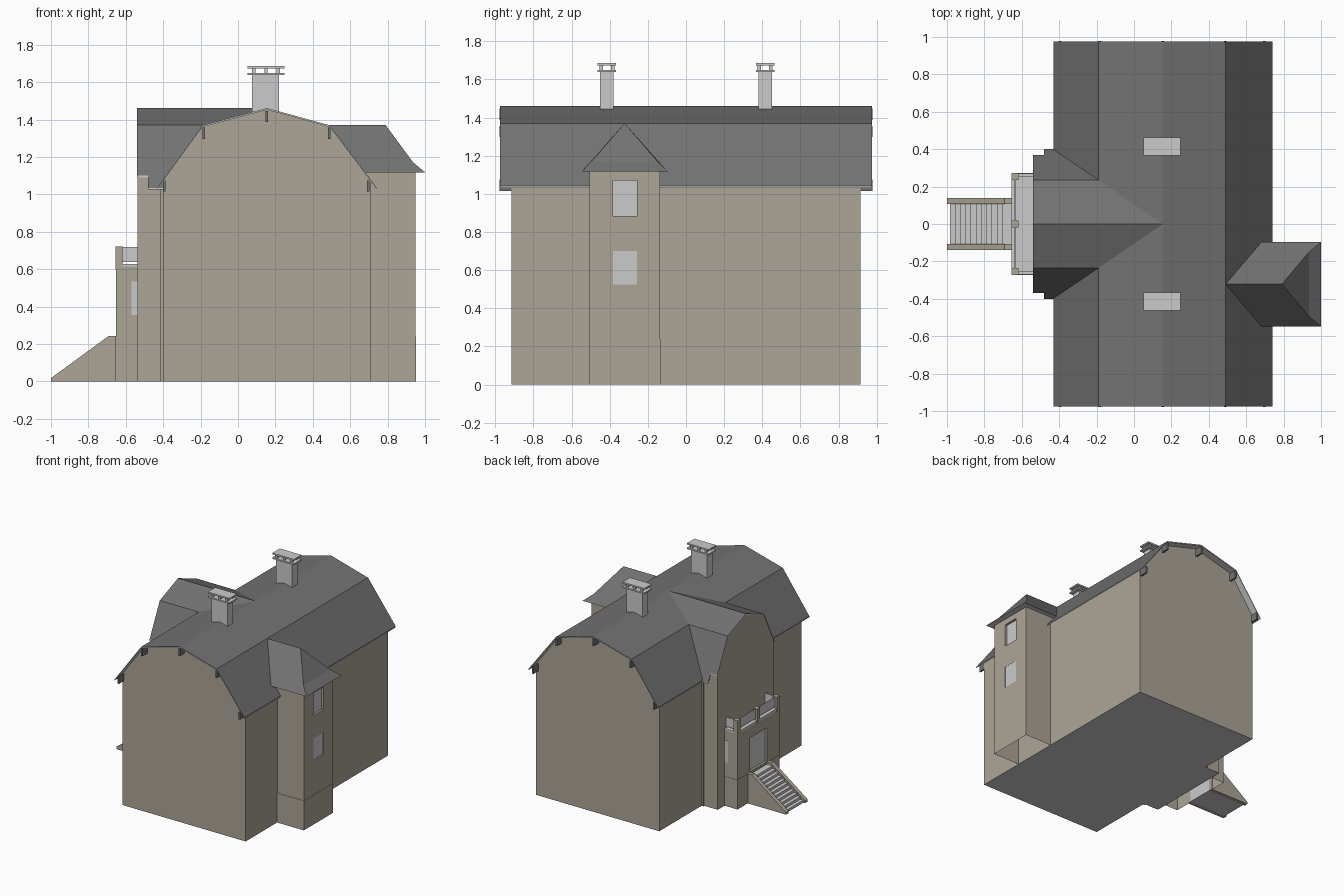
import bpy
import bmesh

if "Cube" in bpy.data.objects:
    bpy.data.objects.remove(bpy.data.objects["Cube"])


def material(name, rgb):
    m = bpy.data.materials.new(name)
    m.use_nodes = True
    m.diffuse_color = (*rgb, 1)
    m.node_tree.nodes["Principled BSDF"].inputs["Base Color"].default_value = (*rgb, 1)
    return m


WALL = material("beige_wall", (0.415, 0.378, 0.312))
ROOF = material("slate_grey", (0.17, 0.17, 0.17))
LIGHT = material("pale_grey", (0.6, 0.6, 0.6))


def finish(name, bm, mats, rule=None):
    """Turn a bmesh into an object; rule picks the material of each face."""
    bmesh.ops.recalc_face_normals(bm, faces=bm.faces)
    bm.normal_update()
    if rule:
        for f in bm.faces:
            f.material_index = rule(f)
    me = bpy.data.meshes.new(name)
    bm.to_mesh(me)
    bm.free()
    for m in mats:
        me.materials.append(m)
    ob = bpy.data.objects.new(name, me)
    bpy.context.collection.objects.link(ob)
    return ob


def prism(name, profile, axis, lo, hi, mats, rule=None):
    """Extrude a (horizontal, z) profile along x or y."""
    bm = bmesh.new()
    place = (lambda p, d: (d, p[0], p[1])) if axis == "x" else (lambda p, d: (p[0], d, p[1]))
    rings = [[bm.verts.new(place(p, d)) for p in profile] for d in (lo, hi)]
    for ring in rings:
        bm.faces.new(ring)
    for i in range(len(profile)):
        j = (i + 1) % len(profile)
        bm.faces.new((rings[0][i], rings[0][j], rings[1][j], rings[1][i]))
    return finish(name, bm, mats, rule)


def box(name, x, y, z, mat, open_bottom=False):
    ob = prism(name, [(x[0], z[0]), (x[1], z[0]), (x[1], z[1]), (x[0], z[1])], "y", *y, [mat])
    if open_bottom:
        bm = bmesh.new()
        bm.from_mesh(ob.data)
        bmesh.ops.delete(bm, geom=[f for f in bm.faces if f.normal.z < -0.9], context="FACES_ONLY")
        bm.to_mesh(ob.data)
        bm.free()
    return ob


def recess(ob, x, y, z):
    """Cut a box-shaped recess into an object."""
    cutter = box("cutter", x, y, z, WALL)
    mod = ob.modifiers.new("recess", "BOOLEAN")
    mod.object, mod.operation, mod.solver = cutter, "DIFFERENCE", "EXACT"
    bpy.context.view_layer.objects.active = ob
    bpy.ops.object.modifier_apply(modifier=mod.name)
    bpy.data.objects.remove(cutter)


def top_is_slate(f):
    return 0 if f.normal.z > 0.1 else 1


def floor_is_pale(f):
    return 1 if f.normal.z < -0.9 else 0


def shell(points, t=0.009):
    return points + [(a, z - t) for a, z in reversed(points)]


def mirrored(half):
    """Complete a symmetric profile given from the +y eave up to the ridge."""
    return half + [(-a, z) for a, z in reversed(half[:-1])]


# Main house and its gambrel roof
gambrel = [(-0.43, 1.04), (-0.19, 1.37), (0.155, 1.462), (0.49, 1.37), (0.74, 1.04)]
house = [(-0.4, 0), (-0.4, 1.076)] + [(x, z - 0.006) for x, z in gambrel[1:-1]] + [(0.71, 1.074), (0.71, 0)]
prism("house_walls", house, "y", -0.915, 0.915, [WALL, LIGHT], floor_is_pale)
prism("main_roof", shell(gambrel), "y", -0.975, 0.975, [ROOF, LIGHT], top_is_slate)

# Purlin ends under the gable overhangs
for end in (-1, 1):
    y = sorted((end * 0.91, end * 0.978))
    for x, z in zip((-0.395, -0.183, 0.153, 0.487, 0.697), (1.08, 1.362, 1.452, 1.362, 1.08)):
        box("purlin_end", (x - 0.007, x + 0.007), y, (z - 0.065, z - 0.005), ROOF)

# Cross wing with its own gambrel
wing_roof = mirrored([(0.4, 1.035), (0.235, 1.37), (0, 1.462)])
wing_front = mirrored([(0.368, 1.1), (0.235, 1.37), (0, 1.462)])
wing_wall = mirrored([(0.36, 0), (0.36, 1.108), (0.232, 1.367), (0, 1.456)])
prism("wing_walls", wing_wall, "x", -0.538, -0.1, [WALL, LIGHT], floor_is_pale)
box("wing_pilasters", (-0.415, -0.39), (-0.372, 0.372), (0, 1.05), WALL)
prism("wing_roof", shell(wing_roof), "x", -0.48, 0.155, [ROOF, LIGHT], top_is_slate)
prism("wing_roof_front", shell(wing_front), "x", -0.541, -0.48, [ROOF, LIGHT], top_is_slate)

# Chimneys with a raised cap on small posts
for cy in (-0.415, 0.415):
    box("chimney_stack", (0.075, 0.22), (cy - 0.035, cy + 0.035), (1.38, 1.64), LIGHT)
    for z in (1.638, 1.674):
        box("chimney_slab", (0.052, 0.248), (cy - 0.048, cy + 0.048), (z, z + 0.012), LIGHT)
    for px in (0.085, 0.15, 0.215):
        for py in (cy - 0.03, cy + 0.03):
            box("chimney_post", (px - 0.009, px + 0.009), (py - 0.009, py + 0.009), (1.65, 1.674), LIGHT)

# Stair tower with recessed upper window and flush lower window
TY = -0.322
box("tower_plinth", (0.6, 0.951), (TY - 0.188, TY + 0.188), (0, 0.24), WALL, True)
tower = box("tower_walls", (0.6, 0.949), (TY - 0.185, TY + 0.185), (0.24, 1.13), WALL)
wy = (TY - 0.06, TY + 0.065)
for z, depth in (((0.525, 0.7), 0.002), ((0.885, 1.07), 0.018)):
    recess(tower, (0.949 - depth, 1.0), wy, z)
    box("tower_window", (0.943 - depth, 0.9495 - depth), wy, z, LIGHT)

# Hipped tower roof with a flared end
bm = bmesh.new()
ridge_in, ridge_out = (bm.verts.new((x, TY, 1.37)) for x in (0.47, 0.79))
sides = []
for s in (-1, 1):
    kink = bm.verts.new((0.936, TY + s * 0.172, 1.172))
    corner = bm.verts.new((1.0, TY + s * 0.225, 1.118))
    inner = bm.verts.new((0.6, TY + s * 0.225, 1.118))
    bm.faces.new((ridge_in, ridge_out, kink, corner, inner))
    sides.append((kink, corner, inner))
(k0, c0, i0), (k1, c1, i1) = sides
for face in ((ridge_out, k0, k1), (k0, c0, c1, k1), (c0, i0, i1, c1), (i0, ridge_in, i1)):
    bm.faces.new(face)
finish("tower_roof", bm, [ROOF, LIGHT], top_is_slate)

# Entrance porch with a recessed door
box("porch_plinth", (-0.655, -0.53), (-0.272, 0.272), (0, 0.24), WALL, True)
porch = box("porch_walls", (-0.653, -0.53), (-0.27, 0.27), (0.24, 0.615), WALL)
recess(porch, (-0.7, -0.63), (-0.11, 0.11), (0.245, 0.52))
box("porch_door", (-0.634, -0.626), (-0.11, 0.11), (0.245, 0.52), LIGHT)
box("balcony_floor", (-0.654, -0.53), (-0.27, 0.27), (0.612, 0.628), LIGHT)
for s in (-1, 1):
    y = sorted((s * 0.266, s * 0.273))
    box("porch_side_window", (-0.57, -0.538), y, (0.355, 0.535), LIGHT)

# Balcony posts and thin panels
for y in (-0.253, 0, 0.253):
    box("balcony_post", (-0.656, -0.617), (y - 0.019, y + 0.019), (0.6, 0.722), WALL)
for s in (-1, 1):
    box("balcony_front_panel", (-0.638, -0.634), sorted((s * 0.018, s * 0.236)), (0.64, 0.718), LIGHT)
    box("balcony_side_panel", (-0.618, -0.538), sorted((s * 0.251, s * 0.255)), (0.64, 0.718), LIGHT)

# Entrance stair between two solid cheeks, with its back inside the porch
cheek = [(-1.0, 0), (-1.0, 0.018), (-0.692, 0.243), (-0.65, 0.243), (-0.65, 0)]
for s in (-1, 1):
    prism("stair_cheek", cheek, "y", *sorted((s * 0.107, s * 0.14)), [WALL])
STEPS = 11
steps = [(-0.985, 0)]
for i in range(STEPS):
    x, z = -0.985 + i * 0.028, 0.225 * (i + 1) / STEPS
    steps += [(x, z), (x + 0.028, z)]
steps += [(-0.648, steps[-1][1]), (-0.648, 0)]
prism("stair_steps", steps, "y", -0.107, 0.107, [LIGHT])
